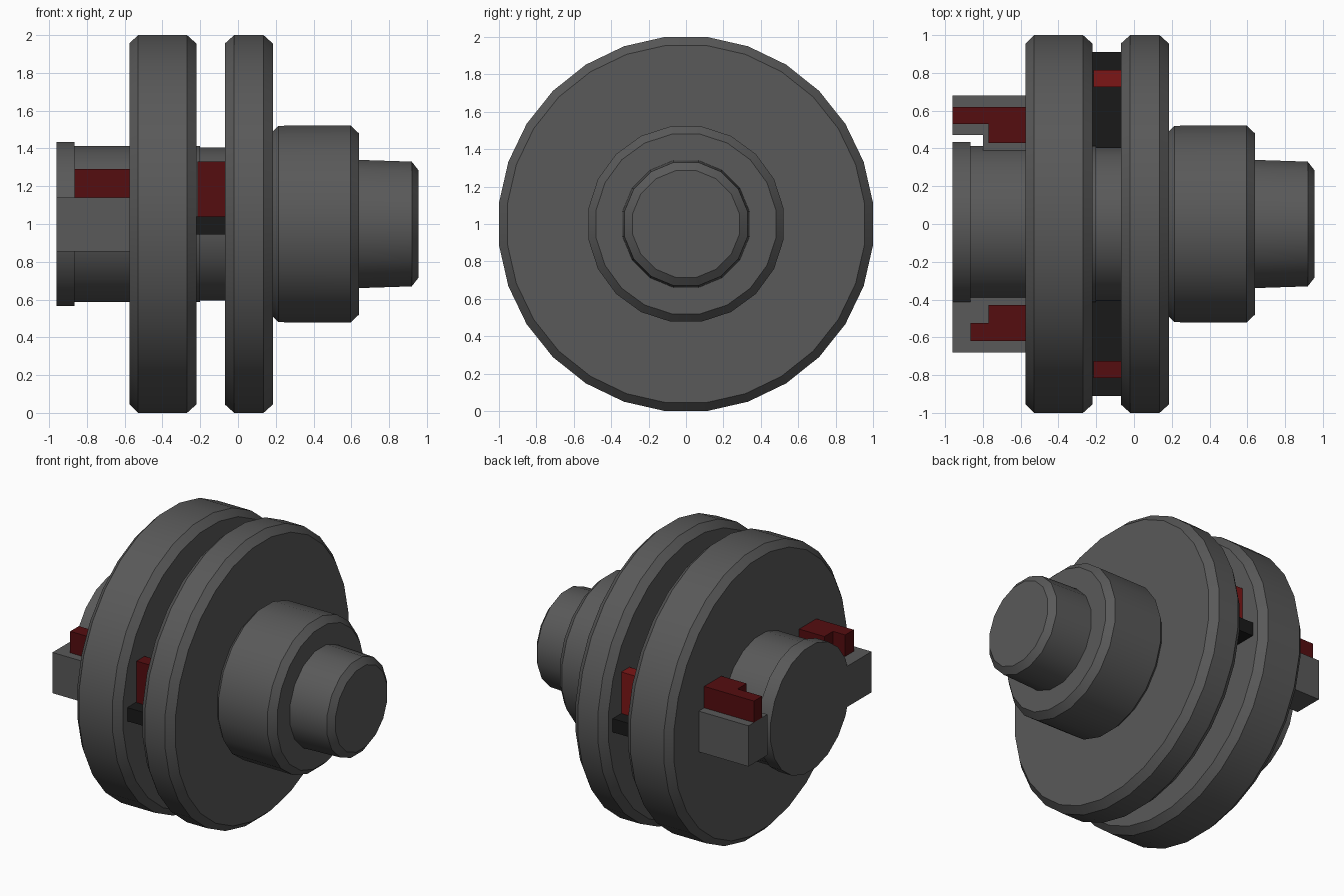
import bpy, bmesh, math

if "Cube" in bpy.data.objects:
    bpy.data.objects.remove(bpy.data.objects["Cube"])


def material(name, rgb):
    m = bpy.data.materials.new(name)
    m.diffuse_color = (*rgb, 1)
    m.use_nodes = True
    m.node_tree.nodes["Principled BSDF"].inputs["Base Color"].default_value = m.diffuse_color
    return m


GREY = material("dark_grey", (0.1, 0.1, 0.1))
BLACK = material("black", (0.01, 0.01, 0.01))
RED = material("dark_red", (0.09, 0.004, 0.005))
BRIGHT = material("red", (0.2, 0.008, 0.008))


def finish(bm, name, mat):
    bmesh.ops.recalc_face_normals(bm, faces=bm.faces)
    me = bpy.data.meshes.new(name)
    bm.to_mesh(me)
    bm.free()
    ob = bpy.data.objects.new(name, me)
    ob.data.materials.append(mat)
    bpy.context.collection.objects.link(ob)
    return ob


def lathe(name, profile, sides):
    """Turn (x, flat-to-flat radius) points around the x axis at z = 1."""
    bm = bmesh.new()
    rings = []
    for x, r in profile:
        r /= math.cos(math.pi / sides)
        angles = [(i + 0.5) * 2 * math.pi / sides for i in range(sides)]
        rings.append([bm.verts.new((x, r * math.sin(a), 1 + r * math.cos(a))) for a in angles])
    for a, b in zip(rings, rings[1:]):
        for i in range(sides):
            j = (i + 1) % sides
            bm.faces.new((a[i], a[j], b[j], b[i]))
    bm.faces.new(rings[0])
    bm.faces.new(rings[-1])
    ob = finish(bm, name, GREY)
    bpy.ops.object.select_all(action='DESELECT')
    ob.select_set(True)
    bpy.context.view_layer.objects.active = ob
    bpy.ops.object.shade_smooth_by_angle(angle=math.radians(30))


def prism(name, outline, z0, z1, mat, side=1):
    """Extrude an (x, y) outline from z0 to z1; side -1 mirrors it in y."""
    bm = bmesh.new()
    low, high = ([bm.verts.new((x, y * side, z)) for x, y in outline] for z in (z0, z1))
    bm.faces.new(low)
    bm.faces.new(high)
    n = len(outline)
    for i in range(n):
        j = (i + 1) % n
        bm.faces.new((low[i], low[j], high[j], high[i]))
    finish(bm, name, mat)


def rect(x0, x1, y0, y1):
    return [(x0, y0), (x1, y0), (x1, y1), (x0, y1)]


def ell(x0, xs, x1, y_in, y_step, y_out):
    return [(x0, y_step), (xs, y_step), (xs, y_in), (x1, y_in), (x1, y_out), (x0, y_out)]


# Turned parts: two wheels, shaft, hub and end stub
lathe("wide_wheel", [(-0.575, 0.955), (-0.53, 1), (-0.27, 1), (-0.22, 0.955)], 28)
lathe("narrow_wheel", [(-0.07, 0.955), (-0.02, 1), (0.135, 1), (0.185, 0.955)], 28)
lathe("shaft", [(-0.96, 0.435), (-0.865, 0.435), (-0.865, 0.413), (-0.2, 0.413),
                (-0.2, 0.405), (-0.03, 0.405)], 20)
lathe("hub", [(0.15, 0.49), (0.185, 0.49), (0.215, 0.52), (0.595, 0.522), (0.64, 0.48)], 20)
lathe("end_stub", [(0.62, 0.34), (0.92, 0.33), (0.955, 0.285)], 16)

# Side lugs and the red keys on top of them
prism("lug_back", ell(-0.96, -0.8, -0.55, 0.38, 0.47, 0.68), 0.855, 1.14, GREY)
prism("lug_front", rect(-0.96, -0.55, 0.38, 0.68), 0.855, 1.14, GREY, -1)
prism("key_back", ell(-0.96, -0.77, -0.55, 0.43, 0.53, 0.62), 1.14, 1.29, RED)
prism("key_front", ell(-0.865, -0.77, -0.55, 0.43, 0.525, 0.62), 1.14, 1.29, RED, -1)

# Black bars and red posts between the wheels
for side, tag, red in ((1, "back", BRIGHT), (-1, "front", RED)):
    prism("bar_" + tag, rect(-0.23, -0.06, 0.38, 0.91), 0.945, 1.04, BLACK, side)
    prism("post_" + tag, rect(-0.215, -0.07, 0.725, 0.815), 1.04, 1.33, red, side)
